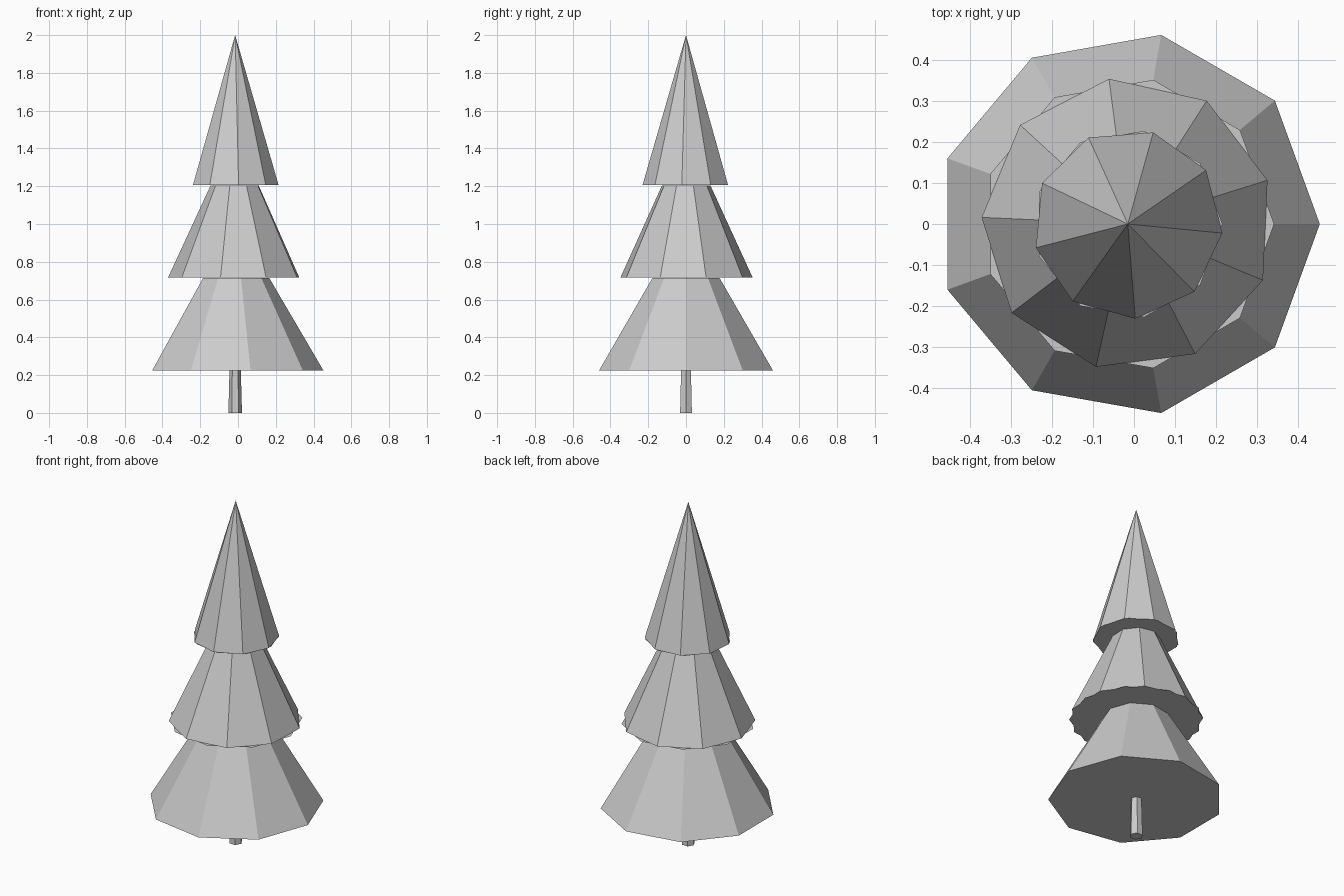
import bpy
import bmesh
from math import cos, sin, radians, tau

cube = bpy.data.objects.get("Cube")
if cube:
    bpy.data.objects.remove(cube, do_unlink=True)

CENTRE_X = -0.015

mat = bpy.data.materials.new("light grey")
mat.use_nodes = True
grey = (0.6, 0.6, 0.6, 1)
mat.diffuse_color = grey
mat.node_tree.nodes["Principled BSDF"].inputs["Base Color"].default_value = grey


def stack(name, rings, sides, turn=0):
    """Closed flat-sided solid through (radius, height) rings; radius 0 is a tip."""
    bm = bmesh.new()
    loops = []
    for radius, z in rings:
        count = sides if radius else 1
        loops.append([bm.verts.new((radius * cos(radians(turn) + tau * i / sides),
                                    radius * sin(radians(turn) + tau * i / sides), z))
                      for i in range(count)])
    for low, high in zip(loops, loops[1:]):
        for i in range(sides):
            j = (i + 1) % sides
            if len(high) == 1:
                bm.faces.new((low[i], low[j], high[0]))
            else:
                bm.faces.new((low[i], low[j], high[j], high[i]))
    bm.faces.new(loops[0][::-1])
    if len(loops[-1]) > 1:
        bm.faces.new(loops[-1])
    mesh = bpy.data.meshes.new(name)
    bm.to_mesh(mesh)
    bm.free()
    mesh.materials.append(mat)
    obj = bpy.data.objects.new(name, mesh)
    obj.location.x = CENTRE_X
    bpy.context.collection.objects.link(obj)
    return obj


# Slim six-sided trunk, slightly tapered
stack("trunk", [(0.036, 0), (0.030, 0.226)], 6)

# Lower tiers flare out at the top into a thin ledge under the next, turned tier
stack("lower_branches", [(0.467, 0.225), (0.18, 0.715), (0.356, 0.715)], 9)
stack("middle_branches", [(0.356, 0.716), (0.13, 1.205)], 9, 17.4)
stack("upper_ledge", [(0.13, 1.204), (0.23, 1.205)], 9)
stack("top_branches", [(0.231, 1.206), (0, 2.0)], 9, -5.5)
